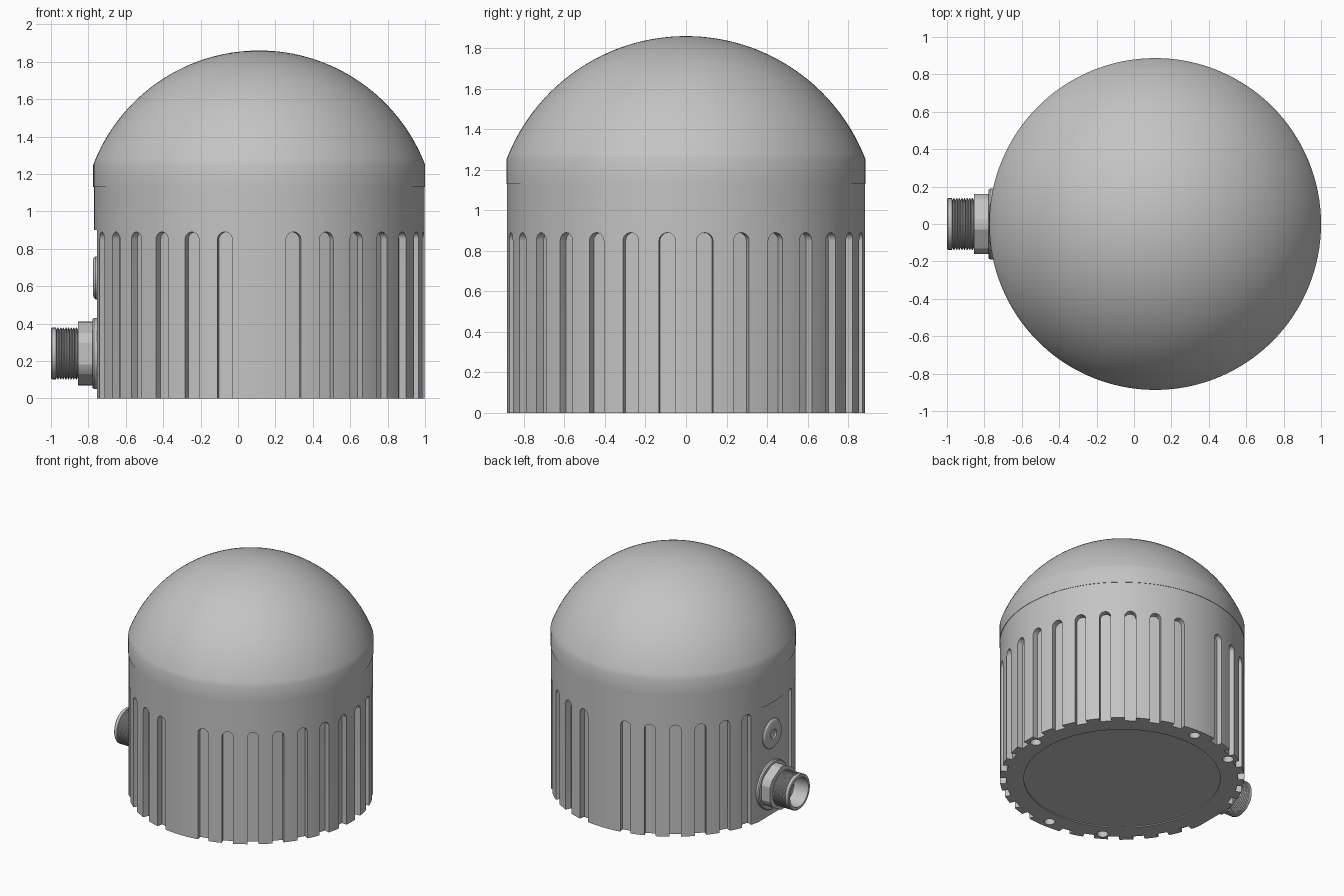
import bpy, bmesh
from math import pi, radians, sin, cos, sqrt, asin
from mathutils import Matrix, Vector

cube = bpy.data.objects.get("Cube")
if cube:
    bpy.data.objects.remove(cube, do_unlink=True)

CX = 0.113          # axis of the housing
R = 0.884           # housing radius
FLAT_X = -0.755     # flat pad carrying the connector

grey = bpy.data.materials.new("light grey")
grey.use_nodes = True
colour = (0.55, 0.55, 0.55, 1)
grey.diffuse_color = colour
grey.node_tree.nodes["Principled BSDF"].inputs["Base Color"].default_value = colour


def make_object(name, bm, angle=30):
    bmesh.ops.recalc_face_normals(bm, faces=bm.faces)
    mesh = bpy.data.meshes.new(name)
    bm.to_mesh(mesh)
    bm.free()
    mesh.materials.append(grey)
    obj = bpy.data.objects.new(name, mesh)
    bpy.context.collection.objects.link(obj)
    smooth(mesh, angle)
    return obj


def smooth(mesh, angle=30):
    for poly in mesh.polygons:
        poly.use_smooth = True
    mesh.set_sharp_from_angle(angle=radians(angle))


def lathe(name, profile, matrix, steps=128):
    """Turn a (radius, height) profile around local z."""
    bm = bmesh.new()
    verts = [bm.verts.new((r, 0, z)) for r, z in profile]
    edges = [bm.edges.new(pair) for pair in zip(verts, verts[1:])]
    bmesh.ops.spin(bm, geom=verts + edges, cent=(0, 0, 0), axis=(0, 0, 1),
                   dvec=(0, 0, 0), angle=2 * pi, steps=steps)
    bmesh.ops.remove_doubles(bm, verts=bm.verts, dist=1e-5)
    bm.transform(matrix)
    return make_object(name, bm)


def prism(bm, outline, depth, matrix):
    """Extrude an outline in local xy along local z."""
    base = [bm.verts.new(matrix @ Vector((x, y, 0))) for x, y in outline]
    top = [bm.verts.new(matrix @ Vector((x, y, depth))) for x, y in outline]
    bm.faces.new(base[::-1])
    bm.faces.new(top)
    n = len(base)
    for i in range(n):
        j = (i + 1) % n
        bm.faces.new((base[i], base[j], top[j], top[i]))


def circle(radius, n):
    return [(radius * cos(2 * pi * i / n), radius * sin(2 * pi * i / n)) for i in range(n)]


axis = Matrix.Translation((CX, 0, 0))

# Housing: plain cylinder, then cut
housing = lathe("housing", [(0, 0), (R, 0), (R, 1.13), (0, 1.13)], axis)
cuts = bmesh.new()

# Round-topped cooling slots, skipping front, back and connector side
half = 0.041
slot = [(-half, -0.1), (half, -0.1)]
slot += [(half * cos(pi * i / 10), 0.849 + half * sin(pi * i / 10)) for i in range(11)]
to_radial = Matrix(((0, 0, 1, 0), (1, 0, 0, 0), (0, 1, 0, 0), (0, 0, 0, 1)))
for k in range(30):
    angle = 90 + 12 * k
    if k in (0, 7, 8, 15):
        continue
    turn = axis @ Matrix.Rotation(radians(angle), 4, 'Z')
    prism(cuts, slot, 0.15, turn @ Matrix.Translation((R - 0.045, 0, 0)) @ to_radial)

# Flat pad on the connector side
pad = [(-0.3, -0.3), (FLAT_X - CX, -0.3), (FLAT_X - CX, 0.3), (-0.3, 0.3)]
pad = [(x if x < -0.5 else -1.1, y) for x, y in pad]
prism(cuts, pad, 1.0, axis @ Matrix.Translation((0, 0, -0.1)))

# Screw holes and shallow recess in the underside
for angle in (0, 90, 120, 240, 270):
    a = radians(angle)
    spot = Matrix.Translation((0.815 * cos(a), 0.815 * sin(a), -0.1))
    prism(cuts, circle(0.04, 24), 0.2, axis @ spot)
prism(cuts, circle(0.71, 96), 0.108, axis @ Matrix.Translation((0, 0, -0.1)))

cutter = make_object("housing_cutter", cuts)
cutter.hide_render = True
mod = housing.modifiers.new("cuts", 'BOOLEAN')
mod.operation = 'DIFFERENCE'
mod.solver = 'EXACT'
mod.object = cutter
bpy.context.view_layer.update()
depsgraph = bpy.context.evaluated_depsgraph_get()
carved = bpy.data.meshes.new_from_object(housing.evaluated_get(depsgraph))
housing.modifiers.clear()
housing.data = carved
smooth(carved)
bpy.data.objects.remove(cutter, do_unlink=True)

# Dome cover: short band and spherical cap
rim, rim_z, peak = 0.887, 1.25, 1.86
rise = peak - rim_z
ball = (rim ** 2 + rise ** 2) / (2 * rise)
sweep = asin(rim / ball)
cover = [(0, 1.13), (rim, 1.13), (rim, rim_z)]
for i in range(1, 33):
    a = sweep * (1 - i / 32)
    cover.append((ball * sin(a), peak - ball + ball * cos(a)))
lathe("dome_cover", cover, axis)

# Connector: local z points outwards from the flat pad
outward = Matrix.Rotation(radians(-90), 4, 'Y')
port = Matrix.Translation((FLAT_X, 0, 0.24)) @ outward
lathe("connector_flange", [(0, -0.01), (0.19, -0.01), (0.19, 0.014),
                           (0.184, 0.022), (0, 0.022)], port, 64)

# Hexagonal nut with rounded corners
nut = bmesh.new()
outline = []
for i in range(72):
    a = radians(5 * i)
    off = radians((5 * i) % 60 - 30)
    r = min(0.17, 0.16 / cos(off))
    outline.append((r * cos(a), r * sin(a)))
prism(nut, outline, 0.08, port @ Matrix.Translation((0, 0, 0.02)))
make_object("connector_nut", nut, 10)

# Threaded hollow barrel
barrel = [(0, 0.09), (0.128, 0.09)]
pitch = 0.014
for i in range(8):
    z = 0.102 + i * pitch
    barrel += [(0.128, z), (0.138, z + pitch * 0.35), (0.138, z + pitch * 0.65)]
barrel += [(0.128, 0.214), (0.138, 0.218), (0.138, 0.24), (0.133, 0.245),
           (0.115, 0.245), (0.115, 0.12), (0, 0.12)]
lathe("connector_barrel", barrel, port, 64)

# Vent button with a central dimple
vent = Matrix.Translation((FLAT_X, 0, 0.645)) @ outward
lathe("vent_button", [(0, -0.01), (0.115, -0.01), (0.115, 0.006), (0.108, 0.015),
                      (0.095, 0.02), (0.036, 0.02), (0.036, 0.006), (0, 0.006)], vent, 48)
